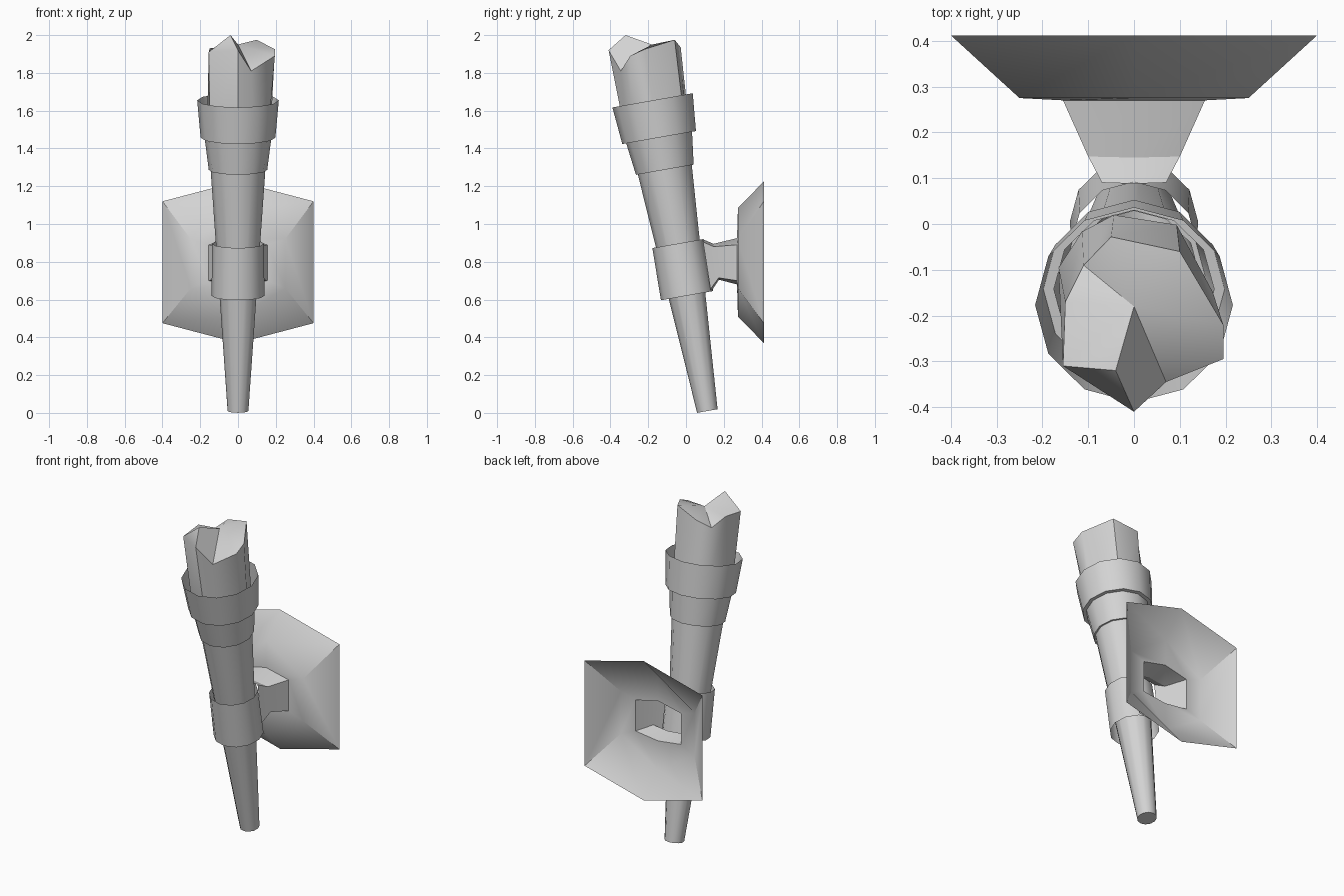
import bpy, bmesh, math
from mathutils import Vector

cube = bpy.data.objects.get("Cube")
if cube:
    bpy.data.objects.remove(cube)

COLOUR = (0.65, 0.65, 0.65, 1)
grey = bpy.data.materials.new("plain grey")
grey.use_nodes = True
grey.diffuse_color = COLOUR
grey.node_tree.nodes["Principled BSDF"].inputs["Base Color"].default_value = COLOUR

TILT = math.radians(10)
SIDES = 12


def on_axis(t, r=0, a=0):
    """Point on the leaning torch: t along the axis, r out at angle a."""
    x, v = r * math.cos(a), r * math.sin(a)
    return Vector((x, 0.113 - t * math.sin(TILT) + v * math.cos(TILT),
                   0.01 + t * math.cos(TILT) + v * math.sin(TILT)))


def finish(name, bm, smooth=40):
    bmesh.ops.recalc_face_normals(bm, faces=bm.faces)
    mesh = bpy.data.meshes.new(name)
    bm.to_mesh(mesh)
    bm.free()
    mesh.materials.append(grey)
    obj = bpy.data.objects.new(name, mesh)
    bpy.context.collection.objects.link(obj)
    bpy.ops.object.select_all(action='DESELECT')
    obj.select_set(True)
    bpy.context.view_layer.objects.active = obj
    bpy.ops.object.shade_smooth_by_angle(angle=math.radians(smooth))
    return obj


def loft(bm, sections):
    """Skin closed loops of points with quads; returns the vertex loops."""
    loops = [[bm.verts.new(p) for p in s] for s in sections]
    for a, b in zip(loops, loops[1:]):
        for i in range(len(a)):
            j = (i + 1) % len(a)
            bm.faces.new((a[i], a[j], b[j], b[i]))
    return loops


def lathe(name, profile, cap=False):
    bm = bmesh.new()
    loops = loft(bm, [[on_axis(t, r, math.tau * i / SIDES) for i in range(SIDES)]
                      for t, r in profile])
    if cap:
        bm.faces.new(loops[0])
    return finish(name, bm)


# Tapered handle, flared cup with its rim band, and the holding collar
lathe("handle", [(0, 0.055), (1.297, 0.145)], cap=True)
lathe("cup", [(1.297, 0.143), (1.297, 0.155), (1.47, 0.177)])
lathe("rim_band", [(1.47, 0.175), (1.47, 0.198), (1.67, 0.216)])
lathe("collar", [(0.62, 0.14), (0.9, 0.137)])

# Broken, jagged head rising out of the cup
rim = [Vector(p) for p in (
    (-0.155, -0.31, 1.91), (0, -0.41, 1.92), (0.07, -0.345, 1.81),
    (0.195, -0.295, 1.89), (0.195, -0.22, 1.925), (0.1, -0.06, 1.975),
    (-0.05, -0.028, 1.935), (-0.11, -0.09, 1.88), (-0.15, -0.17, 1.93))]
base = []
for p in rim:
    angle = math.atan2(p.y + 0.215, p.x)
    base.append(on_axis(1.48, 0.172, angle))
bm = bmesh.new()
bottom, top = loft(bm, [base, rim])
bm.faces.new(bottom)
peak = bm.verts.new((-0.04, -0.32, 2.0))
middle = bm.verts.new((0, -0.18, 1.95))
for i in range(len(top)):
    hub = peak if i < 2 else middle
    bm.faces.new((top[i], top[(i + 1) % len(top)], hub))
for i in (0, 2):
    bm.faces.new((top[i], peak, middle))
finish("jagged_head", bm, 50)


def hexagon(w, low, high, tip_low, tip_high, y, y_low=None):
    """Upright hexagon with points up and down; y_low leans its lower end."""
    y_low = y if y_low is None else y_low
    pts = [(0, tip_high), (w, high), (w, low), (0, tip_low), (-w, low), (-w, high)]
    slope = (y_low - y) / (tip_high - tip_low)
    return [Vector((x, y + (tip_high - z) * slope, z)) for x, z in pts]


# Hollow arm flaring from the collar to the wall plate
arm_end = hexagon(0.155, 0.70, 0.89, 0.68, 0.925, 0.27)
bm = bmesh.new()
loft(bm, [hexagon(0.07, 0.655, 0.905, 0.64, 0.92, 0.088, 0.132),
          hexagon(0.10, 0.715, 0.88, 0.705, 0.895, 0.145, 0.175),
          arm_end])
finish("bracket_arm", bm, 30)

# Open-backed six-sided wall plate with a hole for the arm
bm = bmesh.new()
loft(bm, [arm_end,
          hexagon(0.25, 0.66, 0.92, 0.51, 1.085, 0.275),
          hexagon(0.40, 0.475, 1.12, 0.37, 1.225, 0.412)])
finish("wall_plate", bm, 40)
